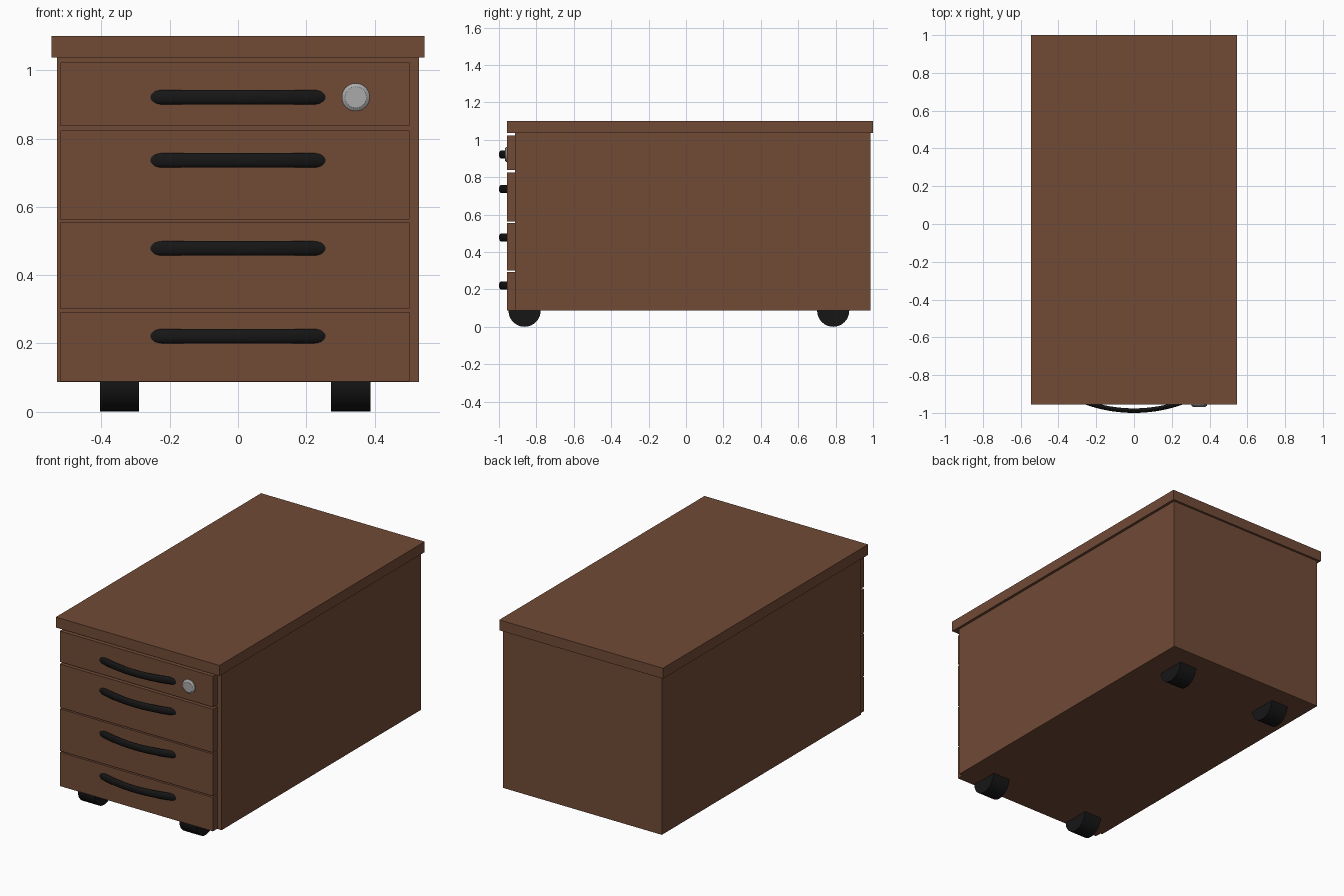
import bpy, bmesh, math
from mathutils import Matrix, Vector

if "Cube" in bpy.data.objects:
    bpy.data.objects.remove(bpy.data.objects["Cube"])


def material(name, rgb):
    m = bpy.data.materials.new(name)
    m.diffuse_color = (*rgb, 1)
    m.use_nodes = True
    m.node_tree.nodes["Principled BSDF"].inputs["Base Color"].default_value = m.diffuse_color
    return m


WOOD = material("brown_wood", (0.165, 0.07, 0.037))
BLACK = material("black_plastic", (0.008, 0.008, 0.008))
METAL = material("lock_metal", (0.4, 0.4, 0.4))


def finish(name, bm, mat, smooth=False):
    bmesh.ops.recalc_face_normals(bm, faces=bm.faces)
    me = bpy.data.meshes.new(name)
    bm.to_mesh(me)
    bm.free()
    me.materials.append(mat)
    ob = bpy.data.objects.new(name, me)
    bpy.context.collection.objects.link(ob)
    if smooth:
        bpy.ops.object.select_all(action='DESELECT')
        ob.select_set(True)
        bpy.context.view_layer.objects.active = ob
        bpy.ops.object.shade_smooth_by_angle(angle=math.radians(30))
    return ob


def box(name, lo, hi, mat):
    lo, hi = Vector(lo), Vector(hi)
    bm = bmesh.new()
    bmesh.ops.create_cube(bm, size=1, matrix=Matrix.Translation((lo + hi) / 2)
                          @ Matrix.Diagonal((*(hi - lo), 1)))
    return finish(name, bm, mat)


def loft(name, rings, mat):
    """Skin a list of closed rings and cap both ends."""
    bm = bmesh.new()
    vs = [[bm.verts.new(p) for p in ring] for ring in rings]
    n = len(vs[0])
    for a, b in zip(vs, vs[1:]):
        for i in range(n):
            bm.faces.new((a[i], a[(i + 1) % n], b[(i + 1) % n], b[i]))
    bm.faces.new(vs[0])
    bm.faces.new(vs[-1])
    return finish(name, bm, mat, True)


def circle(n):
    return [(math.cos(2 * math.pi * i / n), math.sin(2 * math.pi * i / n)) for i in range(n)]


FRONT = -0.956

# Carcass and overhanging top
box("cabinet_body", (-0.53, -0.913, 0.086), (0.53, 0.987, 1.037), WOOD)
box("table_top", (-0.546, FRONT, 1.037), (0.546, 1.0, 1.10), WOOD)


# Bowed handle: flattened oval swept along an arc whose ends sink into the drawer
def handle(name, z):
    radius, crest = 0.76, -0.988
    end = math.asin(0.262 / radius)
    rings = []
    for k in range(33):
        a = -end + 2 * end * k / 32
        rings.append([((radius + 0.012 * c) * math.sin(a),
                       crest + radius - (radius + 0.012 * c) * math.cos(a),
                       z + 0.0215 * s) for c, s in circle(20)])
    loft(name, rings, BLACK)


# Drawer fronts: bottom, top, handle height
drawers = [(0.837, 1.023, 0.921), (0.562, 0.824, 0.736),
           (0.300, 0.554, 0.478), (0.088, 0.292, 0.221)]
for i, (z0, z1, zh) in enumerate(drawers, 1):
    box(f"drawer_front_{i}", (-0.52, FRONT, z0), (0.503, -0.913, z1), WOOD)
    handle(f"drawer_handle_{i}", zh)

# Lock: short disc with a chamfered rim
loft("lock", [[(0.345 + r * c, y, 0.921 + r * s) for c, s in circle(32)]
              for r, y in ((0.041, -0.95), (0.041, -0.962), (0.031, -0.969))], METAL)

# Caster wheels, half hidden in the base
for side, x0, x1 in (("left", -0.405, -0.29), ("right", 0.273, 0.388)):
    for end, y in (("front", -0.863), ("back", 0.787)):
        loft(f"caster_{end}_{side}",
             [[(x, y + 0.086 * c, 0.086 + 0.086 * s) for c, s in circle(32)]
              for x in (x0, x1)], BLACK)
